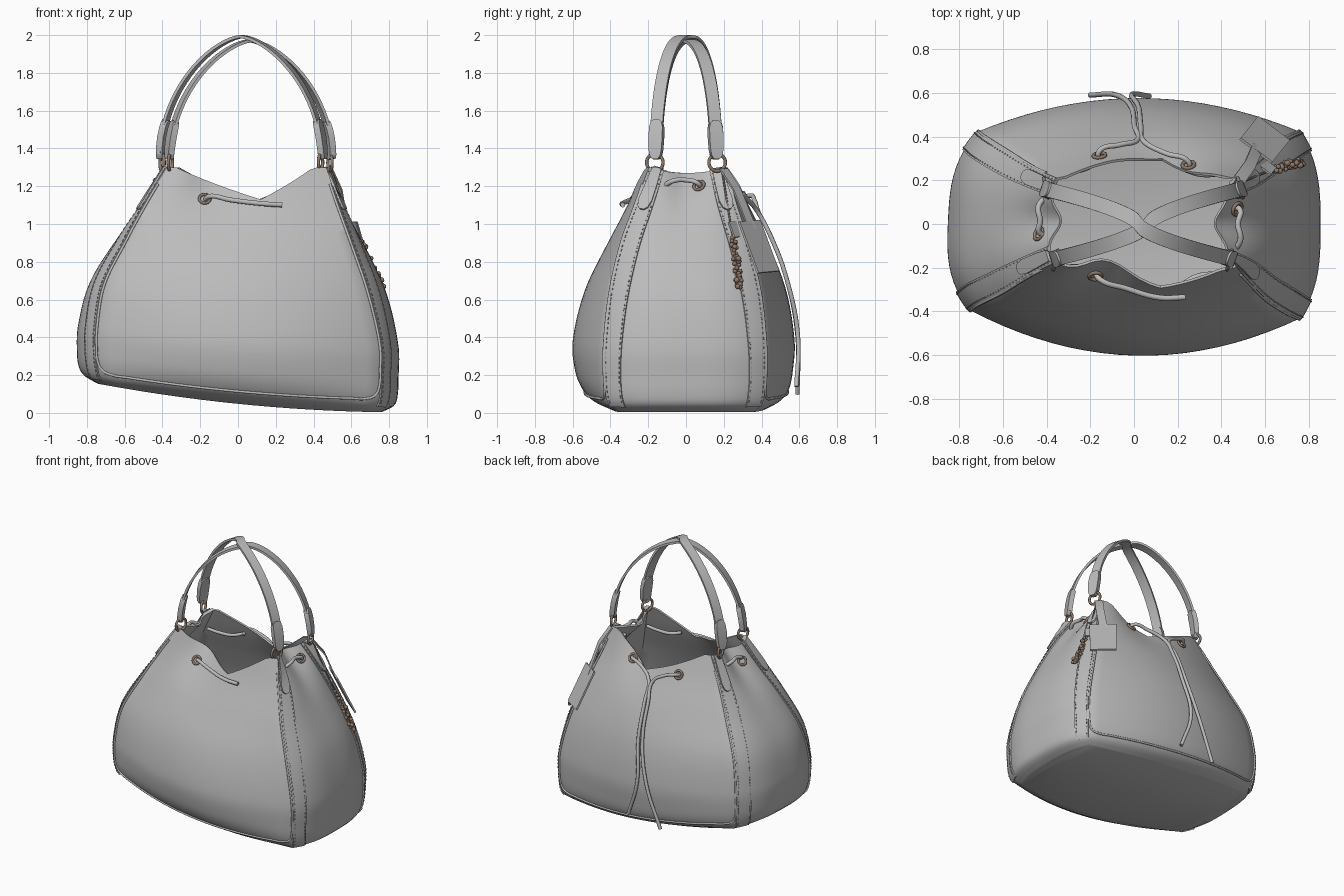
import bpy, bmesh, math, random
from mathutils import Vector, Matrix

cube = bpy.data.objects.get("Cube")
if cube:
    bpy.data.objects.remove(cube, do_unlink=True)
random.seed(4)


def material(name, colour, rough):
    m = bpy.data.materials.new(name)
    m.use_nodes = True
    m.diffuse_color = (*colour, 1)
    node = m.node_tree.nodes["Principled BSDF"]
    node.inputs["Base Color"].default_value = (*colour, 1)
    node.inputs["Roughness"].default_value = rough
    return m


LEATHER = material("grey leather", (.5, .5, .5), .6)
THREAD = material("dark thread", (.36, .36, .36), .8)
BRONZE = material("bronze metal", (.28, .195, .145), .4)

# Body profile: height, corner distances (front, right, back, left), mid-panel distances
ROWS = [
    (.048, .36, .70, .36, .69, .40, .76, .44, .74),
    (.08, .40, .735, .395, .725, .49, .825, .505, .81),
    (.13, .42, .75, .41, .74, .545, .845, .545, .84),
    (.22, .43, .755, .42, .75, .585, .85, .565, .85),
    (.38, .43, .755, .42, .75, .60, .85, .575, .845),
    (.65, .40, .69, .39, .71, .535, .785, .53, .785),
    (.90, .34, .60, .325, .60, .415, .665, .435, .655),
    (1.12, .26, .52, .255, .48, .305, .55, .33, .495),
    (1.30, .20, .46, .21, .37, .24, .41, .26, .38)]
BASE = ROWS[0][0]
PINCH = [(.11, -.3), (.06, 0), (.09, -.3), (.06, 0)]
FRONT, RIGHT, BACK, LEFT = range(4)
OUT = [Vector(d) for d in ((0, -1), (1, 0), (0, 1), (-1, 0))]


def profile(z):
    """Smooth interpolation of the profile rows at height z."""
    last = len(ROWS) - 1
    z = min(max(z, BASE), ROWS[last][0])
    k = max(j for j in range(last) if ROWS[j][0] <= z)
    a, b = ROWS[k], ROWS[k + 1]
    h = b[0] - a[0]
    f = (z - a[0]) / h

    def slope(j, c):
        lo, hi = ROWS[max(j - 1, 0)], ROWS[min(j + 1, last)]
        return (hi[c] - lo[c]) / (hi[0] - lo[0]) * h
    g = f * f * (3 - 2 * f)
    return [a[c] * (1 - g) + b[c] * g + slope(k, c) * f * (1 - f) ** 2
            - slope(k + 1, c) * f * f * (1 - f) for c in range(1, 9)]


def rim(i, s):
    """Height of the opening, dipping on the front and back."""
    if i in (RIGHT, LEFT):
        return 1.3 - .03 * (1 - s * s)
    d = (s if i == FRONT else -s) - .2
    depth = .17 if i == FRONT else .2
    return 1.3 - depth * max(0, 1 - abs(d) / (1.1 if d < 0 else .65))


def surface(i, s, z):
    p = profile(z)
    f, r, b, l = p[:4]
    ring = [Vector(q) for q in ((-l, -.91 * f), (r, -f), (r, b), (-.95 * l, b))]
    start, end = ring[i], ring[(i + 1) % 4]
    amount, centre = PINCH[i]
    fold = amount * min(1, max(0, (z - .8) / .45)) ** 2
    power = 3 if i in (RIGHT, LEFT) else 2
    bulge = (p[4 + i] - (start + end).dot(OUT[i]) / 2) * (1 - abs(s) ** power)
    bulge -= fold * math.exp(-((s - centre) / .35) ** 2) * (1 - s ** 4)
    q = start.lerp(end, (s + 1) / 2) + OUT[i] * bulge
    sag = (.06 * q.x - .107) * q.x * max(0, 1 - z / .9)
    return Vector((q.x, q.y, z + sag))


def normal(i, s, z):
    e = .01
    z = min(z, 1.28)
    du = surface(i, s + e, z) - surface(i, s - e, z)
    dv = surface(i, s, z + e) - surface(i, s, z - e)
    return du.cross(dv).normalized()


def on(i, s, z, off=0):
    return surface(i, s, z) + normal(i, s, z) * off


def add_mesh(name, bm, mat):
    me = bpy.data.meshes.new(name)
    bm.to_mesh(me)
    bm.free()
    me.materials.append(mat)
    ob = bpy.data.objects.new(name, me)
    bpy.context.collection.objects.link(ob)
    return ob


def sheet(name, rows, thick, mat, closed=False, offset=0):
    """Grid of points given a thickness; a closed one also gets a floor."""
    bm = bmesh.new()
    grid = [[bm.verts.new(p) for p in row] for row in rows]
    n = len(grid[0])
    for lo, hi in zip(grid, grid[1:]):
        for j in range(n if closed else n - 1):
            k = (j + 1) % n
            bm.faces.new((lo[j], lo[k], hi[k], hi[j]))
    if closed:
        # Floor: strips from front to back, and one face at each end
        low, q = grid[0], n // 4
        for j in range(q):
            bm.faces.new((low[j + 1], low[j], low[3 * q - j], low[3 * q - j - 1]))
        bm.faces.new(low[2 * q:q - 1:-1])
        bm.faces.new([low[0]] + low[:3 * q - 1:-1])
    ob = add_mesh(name, bm, mat)
    mod = ob.modifiers.new("thickness", 'SOLIDIFY')
    mod.thickness, mod.offset = thick, offset


def cord(name, pts, radius, mat=LEATHER):
    cu = bpy.data.curves.new(name, 'CURVE')
    cu.dimensions, cu.bevel_depth, cu.bevel_resolution = '3D', radius, 3
    cu.resolution_u, cu.use_fill_caps = 6, True
    sp = cu.splines.new('BEZIER')
    sp.bezier_points.add(len(pts) - 1)
    for bp, p in zip(sp.bezier_points, pts):
        bp.co = p
        bp.handle_left_type = bp.handle_right_type = 'AUTO'
    cu.materials.append(mat)
    ob = bpy.data.objects.new(name, cu)
    bpy.context.collection.objects.link(ob)


def ring(name, place, axis, major, minor):
    bpy.ops.mesh.primitive_torus_add(major_radius=major, minor_radius=minor, major_segments=28,
                                     minor_segments=10, location=place)
    ob = bpy.context.object
    ob.name = name
    ob.rotation_euler = Vector(axis).to_track_quat('Z', 'Y').to_euler()
    ob.data.materials.append(BRONZE)


# Body
COLS, LEVELS = 20, 36
rows = []
for k in range(LEVELS + 1):
    t = (k / LEVELS) ** 1.5
    rows.append([surface(i, s, BASE + t * (rim(i, s) - BASE))
                 for i in range(4) for s in (2 * j / COLS - 1 for j in range(COLS))])
sheet("bag_body", rows, .012, LEATHER, closed=True, offset=-1)

# Corner straps with stitching, ring tabs and rings
stitches = bmesh.new()
for i in (RIGHT, LEFT):
    for side in (-1, 1):
        def across(t, f):
            s = 1 - f * (.2 + .22 * t * t)
            return side * s, BASE + .03 + t * (rim(i, s) - BASE - .03)
        order = [0, .25, .5, .75, 1] if side > 0 else [1, .75, .5, .25, 0]
        sheet("corner_strap", [[on(i, *across((k / 34) ** 1.3, f), .003) for f in order]
                               for k in range(35)], .01, LEATHER)
        for f in (.12, .9):
            for k in range(1, 50):
                s, z = across(k / 50, f)
                turn = normal(i, s, z).to_track_quat('Y', 'Z').to_matrix().to_4x4()
                size = Matrix.Diagonal((.006, .006, .014, 1))
                bmesh.ops.create_cube(stitches, size=1,
                                      matrix=Matrix.Translation(on(i, s, z, .008)) @ turn @ size)
        way = side if i == RIGHT else -side
        x = .462 + .025 * way if i == RIGHT else -.38 - .022 * way
        centre = Vector((x, way * .165, 1.325))
        ring("handle_ring", centre, (1, .25 * way, 0), .045, .009)
        tab = []
        for t, w in ((.82, .12), (.83, .28), (.86, .38), (.93, .36), (1, .3)):
            tab.append([on(i, *across(t, .5 + w * e), .014) for e in (-1, 0, 1)])
        tab.append([centre + Vector((0, -e * way * .02, -.035)) for e in (-1, 0, 1)])
        sheet("ring_tab", tab, .012, LEATHER)
add_mesh("stitching", stitches, THREAD)

# Piping round the front and back panels
for i in (FRONT, BACK):
    low = .115
    edge = [low + .08 + k * (1.21 - low - .08) / 14 for k in range(15)]
    pts = [on(i, -.995, z, .002) for z in reversed(edge)]
    pts += [on(i, -.97, low + .02, .002)]
    pts += [on(i, k / 10, low, .002) for k in range(-9, 10)]
    pts += [on(i, .97, low + .02, .002)] + [on(i, .995, z, .002) for z in edge]
    cord("panel_piping", pts, .007)


# Crossing handles with reinforced ends
def handle_row(a, width, shift, lean, top):
    c = math.cos(a)
    x = shift + math.copysign(abs(c) ** 1.3, -c) * .43
    y = lean * math.copysign(abs(c) ** .85, -c) * .16
    p = Vector((x, y, 1.33 + (top - 1.33) * math.sin(a)))
    side = Vector((-lean * .33, .94, 0)) * width / 2
    return [p - side, p, p + side]


for shift, lean, top in ((.065, 1, 1.97), (.02, -1, 1.992)):
    spec = (shift, lean, top)
    sheet("handle", [handle_row(.06 + k / 48 * (math.pi - .12), .068, *spec)
                     for k in range(49)], .016, LEATHER)
    for flip in (False, True):
        ends = [(.02, .03), (.05, .06), (.1, .072), (.2, .078), (.28, .074), (.32, .06), (.34, .03)]
        sheet("handle_end", [handle_row(math.pi - a if flip else a, w, *spec)
                             for a, w in ends], .034, LEATHER)

# Eyelets
for i, s, z in ((FRONT, -.4, 1.13), (BACK, .4, 1.14), (BACK, -.45, 1.14),
                (RIGHT, .3, 1.2), (LEFT, .25, 1.18)):
    ring("eyelet", on(i, s, z, .006), normal(i, s, z), .028, .008)

# Drawstring: short outer runs, inner runs, and two hanging tails
cord("front_drawstring", [on(FRONT, -.4, 1.13, -.02), on(FRONT, -.36, 1.13, .025),
                          on(FRONT, -.1, 1.11, .03), on(FRONT, .2, 1.095, .03),
                          on(FRONT, .42, 1.09, .025)], .013)
for i, s in ((RIGHT, .3), (LEFT, .25)):
    cord("side_drawstring", [on(i, s, 1.2, -.03), on(i, s, 1.2, .025), on(i, 0, 1.2, .045),
                             on(i, -.35, 1.21, .03), on(i, -.5, 1.21, -.02)], .013)
for i in (FRONT, BACK):
    for e in (-1, 1):
        cord("inner_drawstring", [on(i, e * f, 1.14, -d) for f, d in
                                  ((.42, .02), (.55, .05), (.75, .05), (.95, .03))], .012)
for s0, e, path, end in ((.4, 1, ((.03, .7), (.14, .4)), (-.2, .59, .1)),
                         (-.45, -1, ((-.02, .7), (.04, .4)), (.07, .585, .14))):
    pts = [on(BACK, s0, 1.14, -.03), on(BACK, s0, 1.14, .025), on(BACK, s0 / 2, 1.11, .04),
           on(BACK, e * .03, 1.05, .035), on(BACK, e * .025, .93, .03)]
    pts += [on(BACK, s, z, .02) for s, z in path] + [Vector(end)]
    cord("hanging_drawstring", pts, .012)

# Hanging tags and their loop
corner, along, down = Vector((.63, .28, 1.01)), Vector((-.145, .11, .01)), Vector((.08, .1, -.27))
sheet("tag", [[corner + along * u + down * v for u in (0, 1)] for v in (0, 1)], .012, LEATHER)
back_tag = corner + Vector((-.005, -.055, .0))
sheet("small_tag", [[back_tag + along * u * .5 + down * v for u in (0, 1)]
                    for v in (0, .3)], .01, LEATHER)
top = corner + along / 2
sheet("tag_strap", [[p + Vector((-.02, .02, 0)), p + Vector((.02, -.02, 0))] for p in
                    (Vector((.48, .2, 1.29)), Vector((.53, .27, 1.18)), top, top + down * .15)],
      .01, LEATHER)

# Beaded charm on a cord
cord("charm_cord", [(.49, .19, 1.29), (.56, .22, 1.1), (.635, .25, .92)], .005, BRONZE)
beads = bmesh.new()
start, finish = Vector((.64, .25, .92)), Vector((.76, .285, .66))
for k in range(46):
    p = start.lerp(finish, k / 45) + Vector([random.uniform(-.015, .015) for _ in range(3)])
    bmesh.ops.create_icosphere(beads, subdivisions=2, radius=random.uniform(.01, .015),
                               matrix=Matrix.Translation(p))
add_mesh("bead_charm", beads, BRONZE)

# Apply thicknesses, then smooth shading with sharp edges kept
bpy.ops.object.select_all(action='DESELECT')
for ob in bpy.context.scene.objects:
    if ob.type == 'MESH':
        ob.select_set(True)
        bpy.context.view_layer.objects.active = ob
bpy.ops.object.convert(target='MESH')
bpy.ops.object.shade_smooth_by_angle(angle=math.radians(45))
